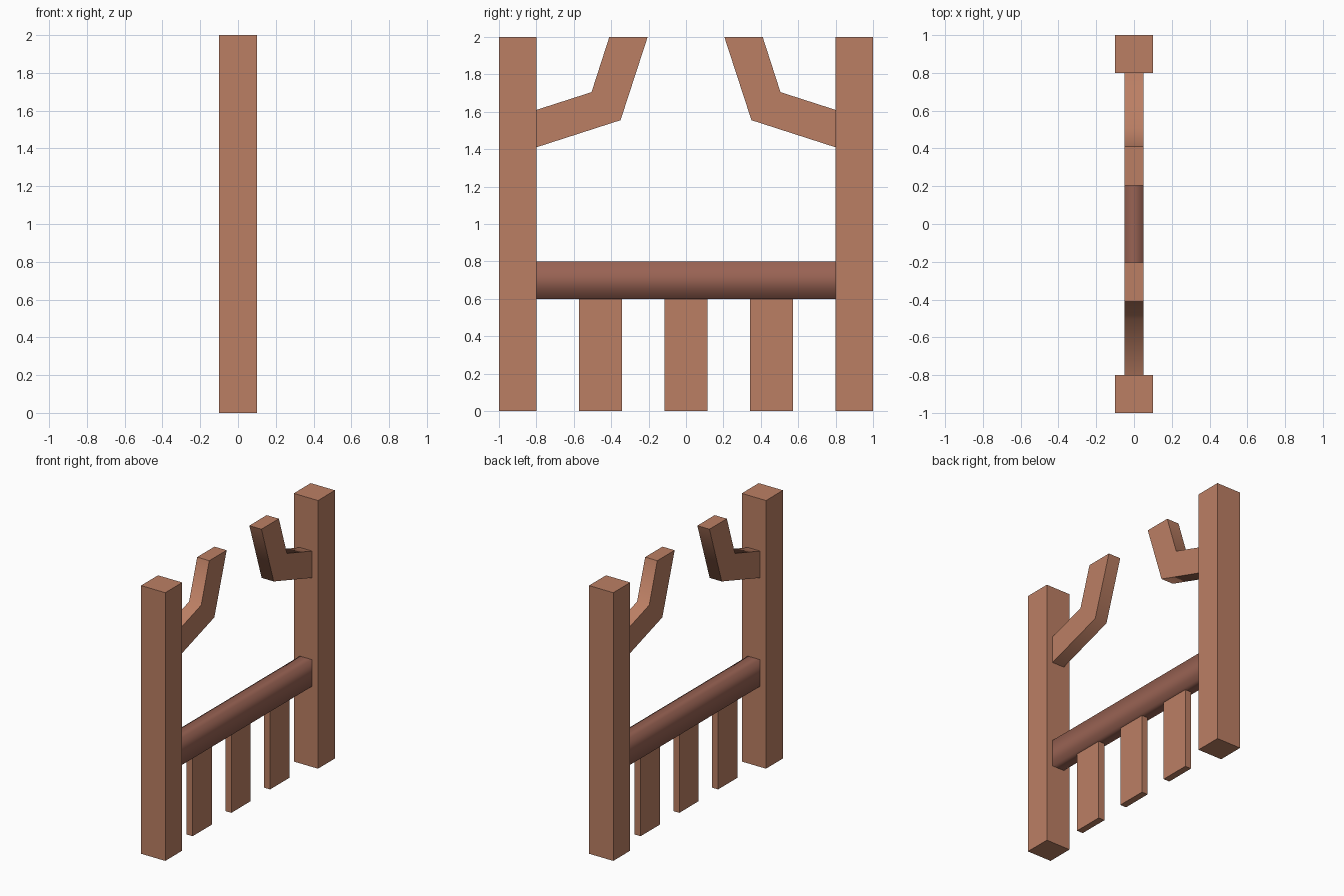
import bpy, bmesh, math

if "Cube" in bpy.data.objects:
    bpy.data.objects.remove(bpy.data.objects["Cube"])


def material(name, rgb):
    m = bpy.data.materials.new(name)
    m.diffuse_color = (*rgb, 1)
    m.use_nodes = True
    m.node_tree.nodes["Principled BSDF"].inputs["Base Color"].default_value = m.diffuse_color
    return m


WOOD = material("light wood", (0.50, 0.212, 0.127))
DARK = material("dark wood", (0.32, 0.125, 0.088))


def extrude_profile(name, profile, half_x, mat):
    """Extrude a (y, z) outline symmetrically along x."""
    bm = bmesh.new()
    face = bm.faces.new([bm.verts.new((-half_x, y, z)) for y, z in profile])
    moved = bmesh.ops.extrude_face_region(bm, geom=[face])["geom"]
    bmesh.ops.translate(bm, vec=(2 * half_x, 0, 0),
                        verts=[v for v in moved if isinstance(v, bmesh.types.BMVert)])
    bmesh.ops.recalc_face_normals(bm, faces=bm.faces)
    mesh = bpy.data.meshes.new(name)
    bm.to_mesh(mesh)
    bm.free()
    mesh.materials.append(mat)
    obj = bpy.data.objects.new(name, mesh)
    bpy.context.collection.objects.link(obj)
    return obj


def board(name, y0, y1, z0, z1, half_x, mat):
    return extrude_profile(name, [(y0, z0), (y1, z0), (y1, z1), (y0, z1)], half_x, mat)


# Bent arm outline, from the post up to its tip
ARM = [(0.80, 1.41), (0.80, 1.61), (0.505, 1.705), (0.41, 2.0), (0.205, 2.0), (0.35, 1.555)]

# Tall end posts and their arms
for side, label in ((-1, "front"), (1, "back")):
    board(label + "_post", side * 0.8, side * 1.0, 0, 2, 0.1, WOOD)
    arm = extrude_profile(label + "_arm", [(side * y, z) for y, z in ARM], 0.05, WOOD)
    bpy.ops.object.select_all(action='DESELECT')
    arm.select_set(True)
    bpy.context.view_layer.objects.active = arm
    bpy.ops.object.shade_smooth_by_angle(angle=math.radians(60))

# Cross rail, softly shaded along its length with flat ends
rail = board("cross_rail", -0.8, 0.8, 0.6, 0.8, 0.05, DARK)
for p in rail.data.polygons:
    p.use_smooth = abs(p.normal.y) < 0.5

# Slats hanging below the rail
for i, y in enumerate((-0.457, 0, 0.457)):
    board(f"slat_{i + 1}", y - 0.114, y + 0.114, 0, 0.6, 0.025, WOOD)
